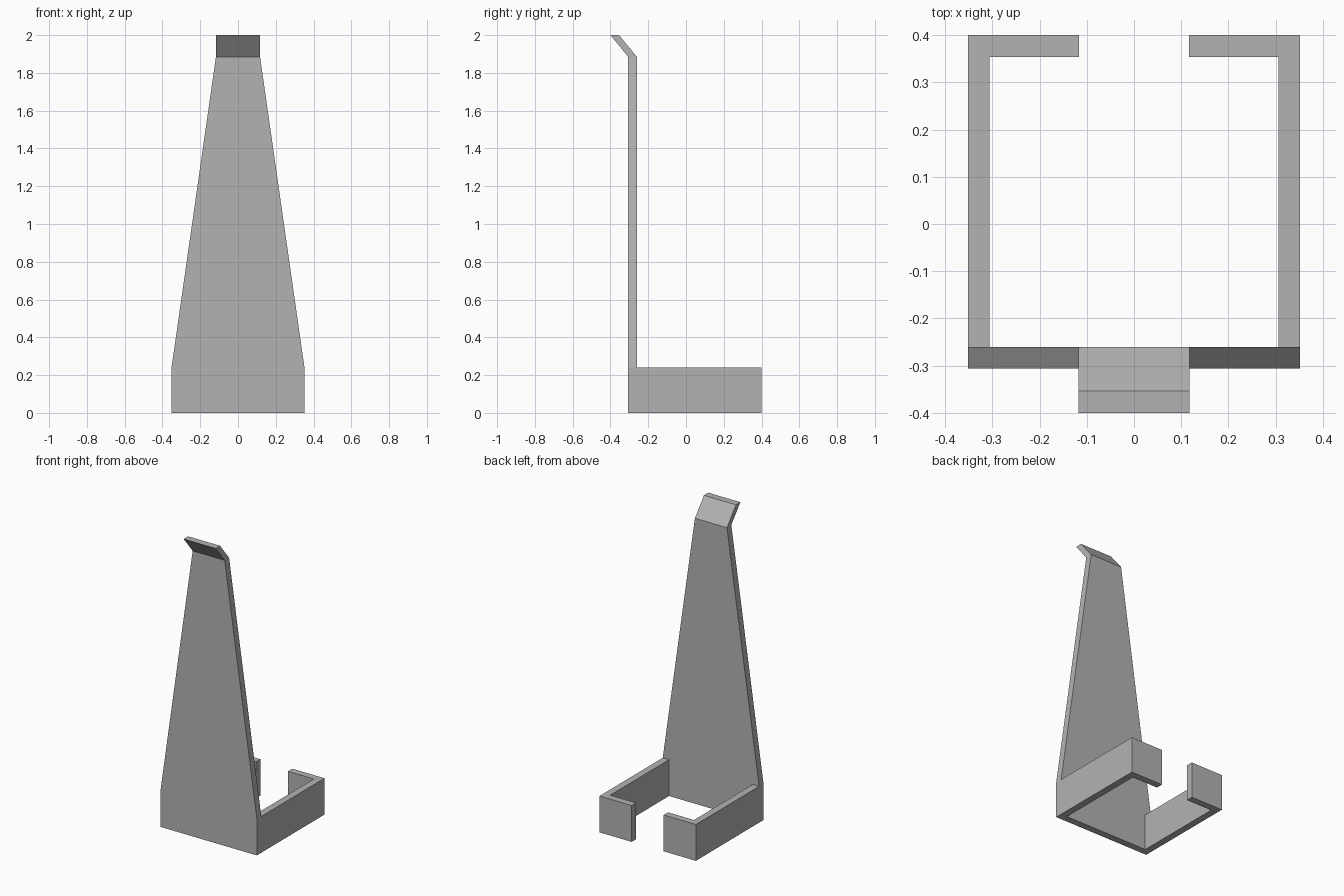
import bpy
import bmesh

cube = bpy.data.objects.get("Cube")
if cube:
    bpy.data.objects.remove(cube, do_unlink=True)

HALF_W = 0.352     # half width of the base
TIP_W = 0.117      # half width of the tip and of the rear gap
WALL = 0.046       # wall thickness
FRONT, BACK = -0.306, 0.4
BASE_H, BEND_Z, TOP_Z = 0.24, 1.885, 2.0

grey = bpy.data.materials.new("plain grey")
grey.use_nodes = True
colour = (0.45, 0.45, 0.45, 1)
grey.diffuse_color = colour
grey.node_tree.nodes["Principled BSDF"].inputs["Base Color"].default_value = colour


def add_object(name, bm):
    bmesh.ops.recalc_face_normals(bm, faces=bm.faces)
    mesh = bpy.data.meshes.new(name)
    bm.to_mesh(mesh)
    bm.free()
    mesh.materials.append(grey)
    obj = bpy.data.objects.new(name, mesh)
    bpy.context.collection.objects.link(obj)
    return obj


# Tapered upright with a lip leaning forward: sections (half width, front y, z)
sections = [(HALF_W, FRONT, 0), (HALF_W, FRONT, BASE_H),
            (TIP_W, FRONT, BEND_Z), (TIP_W, -0.4, TOP_Z)]
bm = bmesh.new()
rings = []
for w, y, z in sections:
    corners = [(-w, y, z), (w, y, z), (w, y + WALL, z), (-w, y + WALL, z)]
    rings.append([bm.verts.new(c) for c in corners])
for low, high in zip(rings, rings[1:]):
    for i in range(4):
        j = (i + 1) % 4
        bm.faces.new((low[i], low[j], high[j], high[i]))
bm.faces.new(rings[0])
bm.faces.new(rings[-1])
add_object("tapered_upright", bm)

# Side arm with its rear hook, mirrored to the other side
inner = HALF_W - WALL
outline = [(HALF_W, FRONT + WALL), (HALF_W, BACK), (TIP_W, BACK),
           (TIP_W, BACK - WALL), (inner, BACK - WALL), (inner, FRONT + WALL)]
bm = bmesh.new()
floor = bm.faces.new([bm.verts.new((x, y, 0)) for x, y in outline])
solid = bmesh.ops.extrude_face_region(bm, geom=[floor])
top = [v for v in solid["geom"] if isinstance(v, bmesh.types.BMVert)]
bmesh.ops.translate(bm, verts=top, vec=(0, 0, BASE_H))
if not any(len(f.verts) == 6 and f.calc_center_median().z < 0.01 for f in bm.faces):
    bm.faces.new([v for v in bm.verts if v.co.z < 0.01])
arms = add_object("hooked_arms", bm)
arms.modifiers.new("Mirror", "MIRROR").use_axis[0] = True
